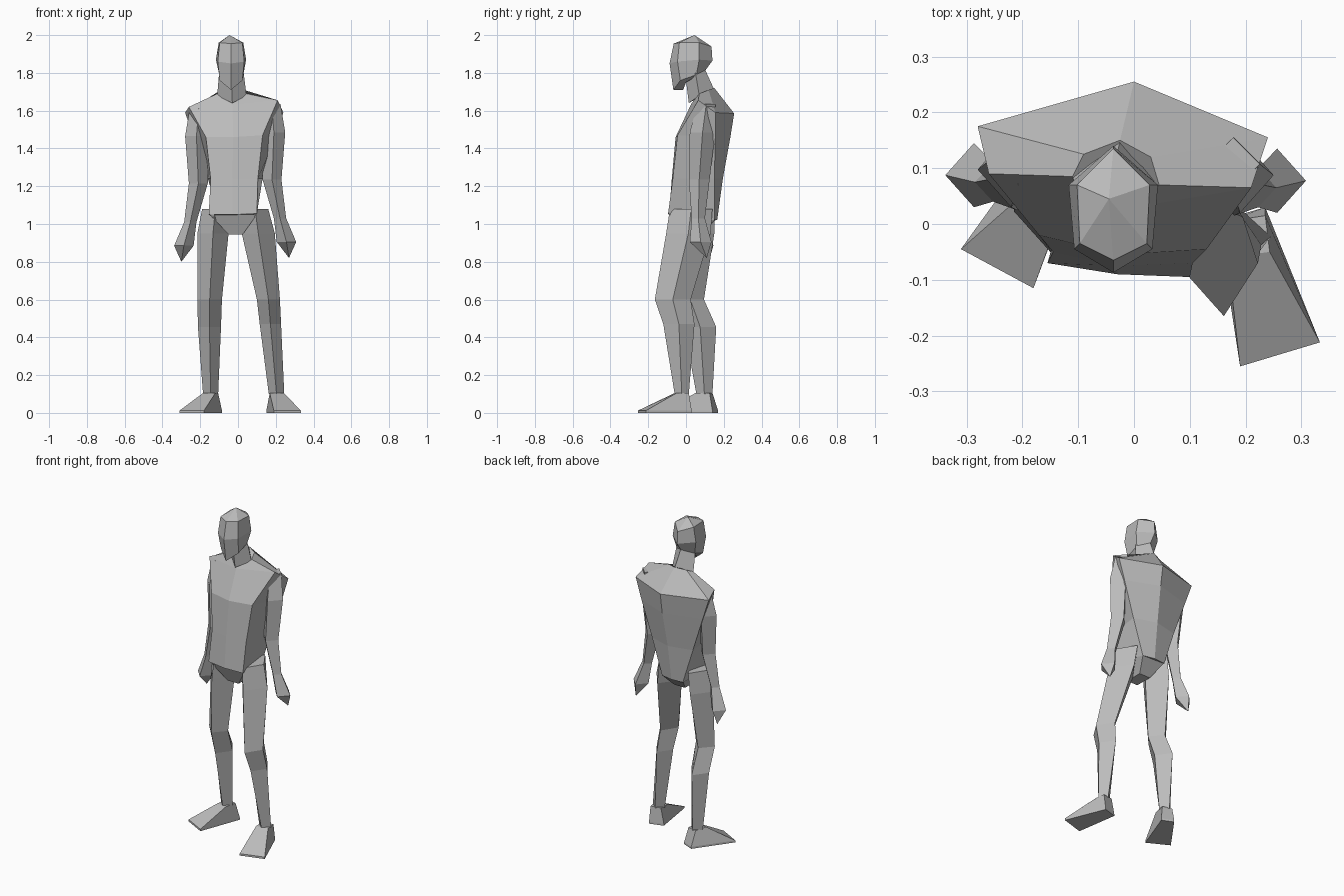
import bpy
import bmesh
import math
from mathutils import Vector

default_cube = bpy.data.objects.get("Cube")
if default_cube:
    bpy.data.objects.remove(default_cube, do_unlink=True)

# One plain grey for the whole figure
grey = bpy.data.materials.new("plain grey")
grey.use_nodes = True
grey_value = (0.5, 0.5, 0.5, 1)
grey.diffuse_color = grey_value
grey.node_tree.nodes["Principled BSDF"].inputs["Base Color"].default_value = grey_value


def loft(name, rings, tip=None):
    """Skin a stack of equal rings; close the last one to a tip if given."""
    bm = bmesh.new()
    loops = [[bm.verts.new(point) for point in ring] for ring in rings]
    count = len(loops[0])
    for lower, upper in zip(loops, loops[1:]):
        for i in range(count):
            j = (i + 1) % count
            bm.faces.new((lower[i], lower[j], upper[j], upper[i]))
    bm.faces.new(loops[0])
    if tip:
        apex = bm.verts.new(tip)
        for i in range(count):
            bm.faces.new((loops[-1][i], loops[-1][(i + 1) % count], apex))
    else:
        bm.faces.new(loops[-1])
    bmesh.ops.recalc_face_normals(bm, faces=bm.faces)
    mesh = bpy.data.meshes.new(name)
    bm.to_mesh(mesh)
    bm.free()
    mesh.materials.append(grey)
    obj = bpy.data.objects.new(name, mesh)
    bpy.context.collection.objects.link(obj)
    return obj


def diamond(x_min, x_max, y_min, y_max, z):
    """Four-sided limb section with ridges facing front, back and sides."""
    x_mid, y_mid = (x_min + x_max) / 2, (y_min + y_max) / 2
    return [Vector(p) for p in ((x_mid, y_min, z), (x_max, y_mid, z),
                                (x_mid, y_max, z), (x_min, y_mid, z))]


def mirrored_ring(half, centre):
    """Complete a front-to-back half section on the other side."""
    other = [(-x, y, z) for x, y, z in reversed(half[1:-1])]
    return [(x + centre, y, z) for x, y, z in half + other]


# Torso: right, middle, left across the front, then back across the spine
waist = [(-.155, -.07, 1.05), (-.03, -.09, 1.05), (.1, -.095, 1.055),
         (.06, .15, 1.02), (-.015, .165, 1.02), (-.09, .16, 1.02)]
belly = [(-.145, -.05, 1.24), (-.03, -.075, 1.24), (.105, -.07, 1.24),
         (.13, .15, 1.24), (-.01, .195, 1.24), (-.16, .16, 1.24)]
chest = [(-.17, -.02, 1.46), (-.025, -.055, 1.46), (.13, -.045, 1.47),
         (.2, .155, 1.46), (0, .235, 1.46), (-.235, .17, 1.46)]
shoulders = [(-.26, .09, 1.62), (-.03, .025, 1.63), (.21, .065, 1.655),
             (.24, .155, 1.59), (0, .255, 1.585), (-.28, .175, 1.59)]
collar = [(-.11, .085, 1.69), (-.03, .03, 1.64), (.045, .07, 1.69),
          (.03, .12, 1.71), (-.025, .15, 1.72), (-.09, .125, 1.71)]
loft("torso", [waist, belly, chest, shoulders, collar])

# Pelvis wedge between the thighs
hips = [(-.15, -.065, 1.05), (.1, -.085, 1.05), (.06, .15, 1.02), (-.09, .155, 1.02)]
crotch = [(-.05, -.03, .945), (.025, -.03, .945), (.025, .08, .945), (-.05, .08, .945)]
loft("pelvis", [hips, crotch])

# Neck
loft("neck", [
    [(-.11, .085, 1.68), (-.03, .015, 1.64), (.045, .07, 1.68), (-.025, .15, 1.71)],
    [(-.1, .05, 1.8), (-.035, 0, 1.76), (.03, .05, 1.8), (-.035, .1, 1.82)],
])

# Head: faceted, with a pointed crown
head_halves = [
    [(0, -.015, 1.71), (.035, 0, 1.75), (.05, .05, 1.78), (0, .09, 1.8)],
    [(0, -.067, 1.71), (.06, -.03, 1.76), (.062, .055, 1.79), (0, .1, 1.81)],
    [(0, -.087, 1.85), (.07, -.045, 1.86), (.08, .07, 1.87), (0, .14, 1.865)],
    [(0, -.065, 1.955), (.06, -.035, 1.96), (.065, .07, 1.96), (0, .135, 1.94)],
]
loft("head", [mirrored_ring(half, -.037) for half in head_halves], (-.045, .045, 2))

# Arms and hands: same sections on both sides, the right set slightly lower
arm_sections = [(.13, .225, .06, .155, 1.635), (.13, .25, .02, .155, 1.485),
                (.13, .23, .015, .125, 1.235), (.19, .255, .03, .1, 1.03)]
hand_sections = [(.19, .255, .03, .1, 1.03), (.205, .308, .02, .135, .905)]
for side, sign, drop in (("left", 1, 0), ("right", -1, .02)):
    def place(p):
        x = p.x if sign > 0 else -p.x - .03
        return Vector((x, p.y + drop / 2, p.z - drop))
    arm = [[place(p) for p in diamond(*s)] for s in arm_sections]
    hand = [[place(p) for p in diamond(*s)] for s in hand_sections]
    loft(side + "_arm", arm)
    loft(side + "_hand", hand, place(Vector((.27, .11, .82))))

# Legs: the left strides forward, the right stands back
leg_sections = {
    "left": [(.02, .16, -.085, .14, 1.08), (.02, .195, -.105, .13, .95),
             (.1, .222, -.165, .025, .6), (.115, .228, -.12, .045, .47),
             (.163, .245, -.06, .015, .1)],
    "right": [(-.19, -.05, -.065, .15, 1.08), (-.215, -.05, -.07, .15, .95),
              (-.215, -.085, -.05, .095, .6), (-.212, -.09, -.01, .16, .455),
              (-.185, -.105, .055, .14, .1)],
}
for side, sections in leg_sections.items():
    loft(side + "_leg", [diamond(*s) for s in sections])

# Feet: wedges flaring from the ankle to wide toes
soles = {
    "left": [(.19, -.255), (.333, -.212), (.235, .03), (.15, .005)],
    "right": [(-.31, -.045), (-.18, -.115), (-.085, .14), (-.155, .17)],
}
ankles = {
    "left": [(.168, -.06), (.243, -.05), (.235, .015), (.17, .005)],
    "right": [(-.185, .065), (-.12, .05), (-.105, .125), (-.165, .14)],
}
for side in soles:
    sole = [(x, y, 0) for x, y in soles[side]]
    edge = [(x, y, .012) for x, y in soles[side]]
    ankle = [(x, y, .105) for x, y in ankles[side]]
    loft(side + "_foot", [sole, edge, ankle])
